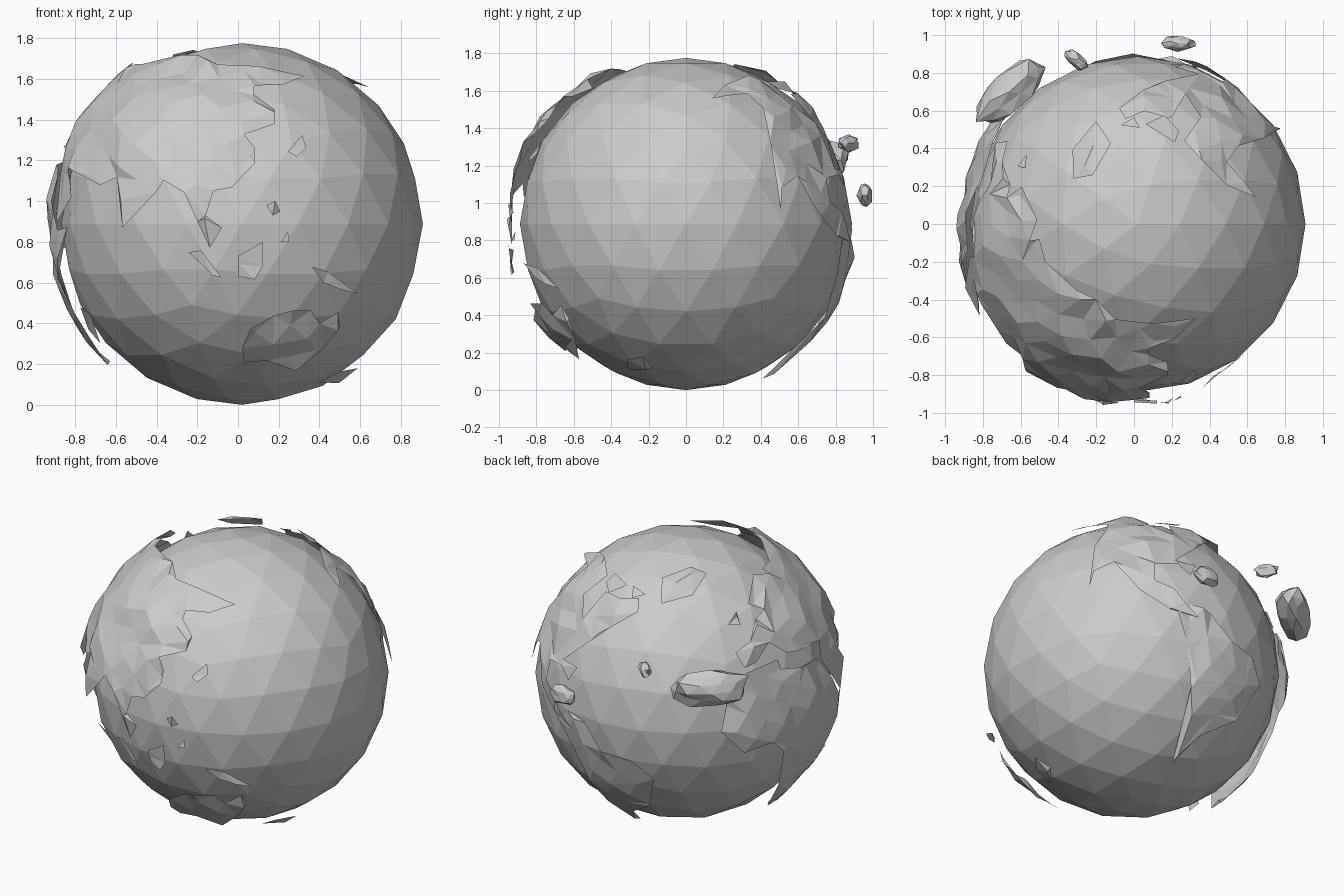
import bpy, bmesh, math, random
from mathutils import Vector, Matrix
from mathutils.geometry import delaunay_2d_cdt

if "Cube" in bpy.data.objects:
    bpy.data.objects.remove(bpy.data.objects["Cube"])

random.seed(4)
CENTRE = Vector((0, -0.03, 0.89))   # centre of the land shell
R = 0.93                            # mean land radius
Z = Vector((0, 0, 1))


def polar(az, el):
    """Direction from azimuth (0 = front, + = towards +x) and elevation."""
    a, e = math.radians(az), math.radians(el)
    return Vector((math.sin(a) * math.cos(e), -math.cos(a) * math.cos(e), math.sin(e)))


# Viewing planes used to lay out coastlines: direction, up, origin, scale
VIEWS = {
    'F': (polar(0, 0), Z, 0, 0.89, 1, 1),
    'R': (polar(90, 0), Z, -0.03, 0.89, 1, 1),
    'T': (Z, Vector((0, 1, 0)), 0, -0.03, 1, 1),
    'B': (polar(-146, 25), Z, 684, 672, 171, -171),
    'S': (polar(143, -26), Z, 1133, 667, 171, -171),
}


def direction(view, a, b):
    if view == 'G':
        return polar(a, b)
    d, up, u0, v0, su, sv = VIEWS[view]
    up = (up - d * up.dot(d)).normalized()
    u, v = (a - u0) / su / R, (b - v0) / sv / R
    w = math.sqrt(max(0.0, 1 - u * u - v * v))
    return (up.cross(d) * u + up * v + d * w).normalized()


# Evenly spread directions that give land its inner facets
N = 620
SPREAD = [polar(i * 137.508, math.degrees(math.asin(1 - 2 * (i + 0.5) / N))) for i in range(N)]


def make(name, bm):
    me = bpy.data.meshes.new(name)
    bm.to_mesh(me)
    bm.free()
    ob = bpy.data.objects.new(name, me)
    bpy.context.collection.objects.link(ob)
    return ob


def land(name, *runs):
    """Faceted sheet on the sphere inside an outline given as (view, points) runs."""
    outline = [direction(v, *p) for v, pts in runs for p in pts]
    c = sum(outline, Vector()).normalized()
    e1 = c.orthogonal().normalized()
    e2 = c.cross(e1)

    def flat(d):
        return Vector((d.dot(e1), d.dot(e2))) / (1 + d.dot(c))

    def lift(p):
        k = p.length_squared
        d = (e1 * p.x + e2 * p.y) * 2 / (1 + k) + c * (1 - k) / (1 + k)
        return CENTRE + d * (R + random.uniform(-0.016, 0.02))

    n = len(outline)
    pts = [flat(d) for d in outline] + [flat(d) for d in SPREAD if d.dot(c) > -0.2]
    vs, _, fs, *_ = delaunay_2d_cdt(pts, [(i, (i + 1) % n) for i in range(n)],
                                    [], 1, 1e-5)
    bm = bmesh.new()
    verts = [bm.verts.new(lift(v)) for v in vs]
    for f in fs:
        face = bm.faces.new([verts[i] for i in f])
        face.normal_update()
        if face.normal.dot(face.calc_center_median() - CENTRE) < 0:
            face.normal_flip()
    bmesh.ops.delete(bm, geom=[v for v in bm.verts if not v.link_faces], context='VERTS')
    return make(name, bm)


# Ocean ball
bm = bmesh.new()
bmesh.ops.create_icosphere(bm, subdivisions=3, radius=0.888,
                           matrix=Matrix.Translation((0.02, 0, 0.888)))
make("ocean_globe", bm)

# Large northern landmass
land("eurasia",
     ('F', [(.33, 1.62), (.22, 1.58), (.08, 1.57), (.08, 1.53), (.18, 1.46), (.18, 1.38), (.03, 1.32),
            (.08, 1.26), (.08, 1.18), (-.03, 1.07), (-.12, 1.05), (-.16, .93), (-.08, .87), (-.14, .77),
            (-.2, .9), (-.26, 1.04), (-.36, 1.1), (-.4, 1.04), (-.56, .87), (-.6, 1.12), (-.68, 1.08)]),
     ('G', [(-64, 16), (-68, 17), (-61, 8), (-71, 0), (-81, 16), (-80, 23), (-89, 24), (-94, 24),
            (-100, 25), (-108, 31), (-116, 25), (-122, 24), (-125, 30), (-117, 33), (-110, 41), (-104, 43),
            (-111, 47), (-96, 57), (-84, 54)]),
     ('T', [(-.5, -.08), (-.47, -.2), (-.3, -.35), (-.2, -.4), (-.1, -.51), (.1, -.53)]))

# Western hook-shaped continent
land("africa",
     ('G', [(-83, 16), (-78, 7), (-71, -2), (-65, -1), (-76, -16), (-76, -28), (-81, -37), (-89, -47),
            (-98, -47), (-104, -30), (-107, -12), (-112, -7), (-124, -9), (-133, 1), (-130, 14),
            (-122, 22), (-106, 24), (-105, 20), (-96, 18), (-86, 18)]))

# Back continents
land("north_america",
     ('R', [(.14, 1.55), (.21, 1.64), (.33, 1.67)]),
     ('T', [(.27, .45), (.35, .56), (.27, .68)]),
     ('B', [(600, 592), (617, 600), (634, 598), (633, 612), (606, 628), (585, 642), (558, 662)]),
     ('G', [(166, 18), (163, 12), (158, 16), (149, 15), (149, 7), (156, 4), (160, -1), (166, -6)]),
     ('S', [(1165, 609), (1135, 591), (1108, 562), (1088, 572), (1083, 590)]),
     ('R', [(.45, 1.3), (.41, 1.5), (.33, 1.59), (.22, 1.57)]))
land("south_america",
     ('S', [(1173, 612), (1185, 602), (1210, 612), (1228, 640), (1252, 655), (1260, 682), (1235, 720),
            (1200, 738), (1172, 765), (1188, 690), (1185, 645)]))

# Southern continent and islands
ISLANDS = {
    "australia": ('F', [(.02, .28), (.06, .38), (.18, .43), (.26, .47), (.36, .46), (.4, .4), (.5, .45),
                        (.5, .38), (.42, .28), (.28, .18), (.15, .21), (.03, .2)]),
    "equator_island_east": ('F', [(.36, .68), (.45, .65), (.58, .55), (.5, .57), (.42, .6)]),
    "equator_island_mid": ('F', [(0, .73), (.12, .8), (.12, .68), (.08, .62), (0, .63)]),
    "equator_island_west": ('F', [(-.24, .75), (-.18, .76), (-.08, .63), (-.12, .64)]),
    "small_island_north": ('F', [(.14, .98), (.18, 1.0), (.21, .95), (.17, .93)]),
    "small_island_south": ('F', [(.21, .8), (.25, .85), (.25, .8)]),
    "east_coast_island": ('F', [(.25, 1.25), (.32, 1.33), (.34, 1.27), (.29, 1.22)]),
    "far_south_island": ('F', [(.4, .1), (.5, .12), (.58, .19), (.5, .16)]),
    "polar_island": ('T', [(-.33, .4), (-.2, .54), (-.12, .42), (-.22, .26), (-.32, .24)]),
    "arctic_island_west": ('T', [(-.07, .53), (.0, .57), (.03, .51)]),
    "arctic_island_east": ('T', [(.06, .52), (.16, .57), (.24, .5), (.22, .44)]),
    "atlantic_island": ('B', [(727, 625), (734, 612), (740, 625)]),
    "africa_island": ('G', [(-67, -26), (-65, -29), (-69, -39), (-72, -34)]),
}
for name, run in ISLANDS.items():
    land(name, run)


# Floating clouds
def cloud(name, loc, half, turn):
    bm = bmesh.new()
    bmesh.ops.create_icosphere(bm, subdivisions=2, radius=1)
    for v in bm.verts:
        v.co *= random.uniform(0.75, 1.08)
    bm.transform(Matrix.Translation(loc) @ Matrix.Rotation(math.radians(turn), 4, 'Z')
                 @ Matrix.Diagonal((*half, 1)))
    make(name, bm)


cloud("cloud_large", (-0.66, 0.70, 1.23), (0.26, 0.11, 0.12), 42)
cloud("cloud_small", (-0.31, 0.87, 1.32), (0.08, 0.04, 0.05), -40)
cloud("cloud_medium", (0.23, 0.955, 1.04), (0.10, 0.045, 0.065), 0)
